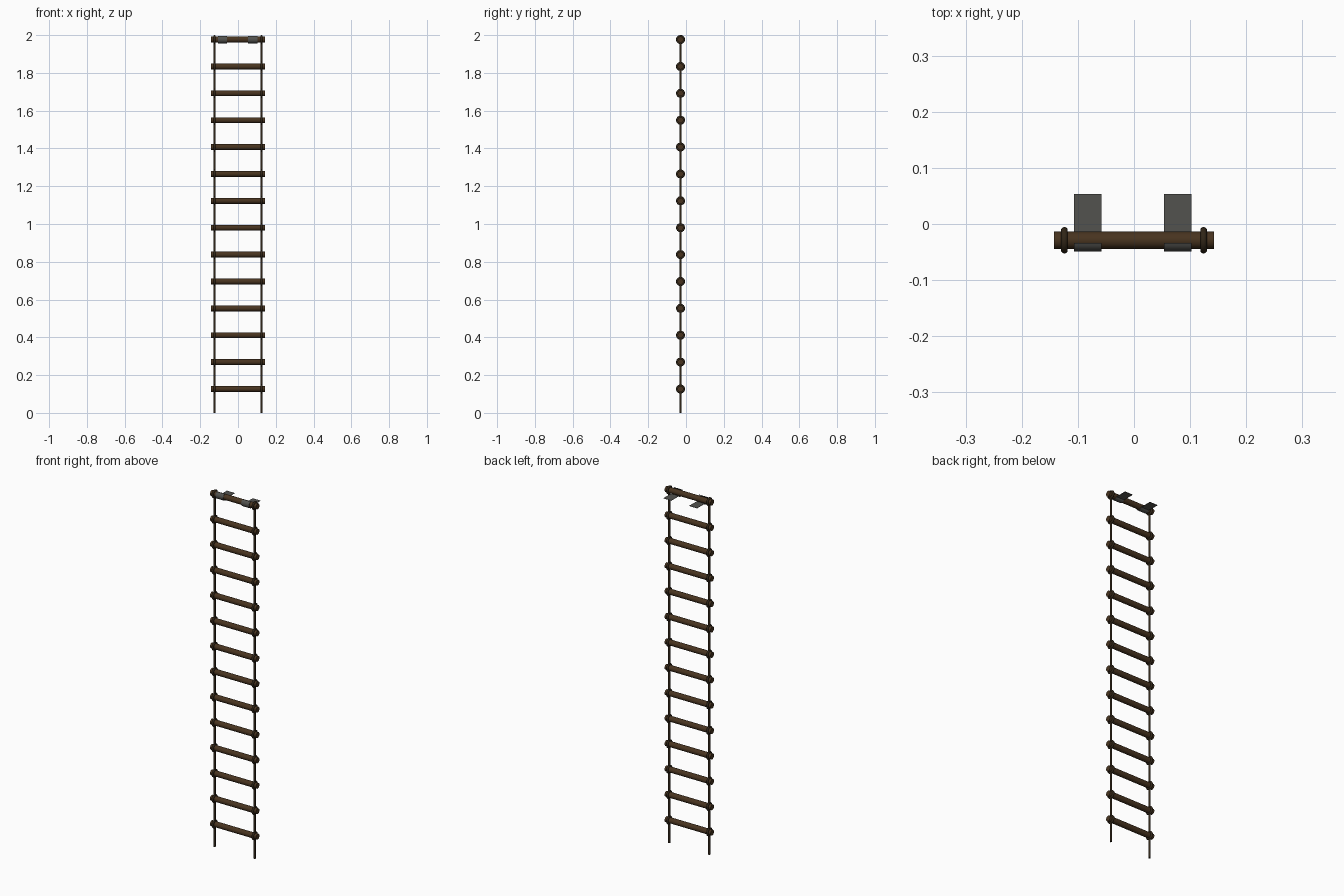
import bpy, bmesh, math
from mathutils import Matrix, Vector

if "Cube" in bpy.data.objects:
    bpy.data.objects.remove(bpy.data.objects["Cube"])

YC, ZTOP, STEP, RUNGS = -0.029, 1.9765, 0.1423, 14
ROPE_X, RUNG_R, ROPE_R = 0.124, 0.0155, 0.006


def material(name, rgb):
    m = bpy.data.materials.new(name)
    m.diffuse_color = (*rgb, 1)
    m.use_nodes = True
    m.node_tree.nodes["Principled BSDF"].inputs["Base Color"].default_value = m.diffuse_color
    return m


wood = material("dark wood", (0.065, 0.034, 0.014))
rope = material("dark rope", (0.030, 0.019, 0.009))
metal = material("grey metal", (0.085, 0.085, 0.078))


def finish(obj, name, mat):
    obj.name = name
    obj.data.materials.append(mat)
    bpy.ops.object.select_all(action='DESELECT')
    obj.select_set(True)
    bpy.context.view_layer.objects.active = obj
    bpy.ops.object.shade_smooth_by_angle(angle=math.radians(40))
    return obj


# Rungs, each with a rope loop around both ends
for i in range(RUNGS):
    z = ZTOP - i * STEP
    bpy.ops.mesh.primitive_cylinder_add(vertices=20, radius=RUNG_R, depth=0.285,
                                        location=(0, YC, z), rotation=(0, math.pi / 2, 0))
    finish(bpy.context.object, f"rung_{i + 1}", wood)
    for side in (-1, 1):
        bpy.ops.mesh.primitive_torus_add(major_segments=24, minor_segments=10,
                                         major_radius=0.0178, minor_radius=ROPE_R,
                                         location=(side * ROPE_X, YC, z),
                                         rotation=(0, math.pi / 2, 0))
        finish(bpy.context.object, f"rope_loop_{i + 1}", rope)

# Side ropes
for side in (-1, 1):
    bpy.ops.mesh.primitive_cylinder_add(vertices=12, radius=ROPE_R, depth=ZTOP,
                                        location=(side * ROPE_X, YC, ZTOP / 2))
    finish(bpy.context.object, "side_rope", rope)


# Hook brackets: a strap curled under the top rung with a flat plate behind
def bracket(cx, width=0.049, thick=0.002, r=0.019):
    path = []
    for k in range(17):
        a = math.radians(105 + k * (328 - 105) / 16)
        d = Vector((math.cos(a), math.sin(a)))
        path.append((d * (r + thick / 2), d * (r - thick / 2)))
    zp = math.sin(math.radians(328)) * r
    path.append((Vector((0.0535 - YC, zp - thick / 2)), Vector((0.0535 - YC, zp + thick / 2))))
    bm = bmesh.new()
    rows = []
    for outer, inner in path:
        rows.append([bm.verts.new((cx + s * width / 2, YC + p.x, ZTOP + p.y))
                     for s, p in ((-1, outer), (1, outer), (1, inner), (-1, inner))])
    for a, b in zip(rows, rows[1:]):
        for j in range(4):
            bm.faces.new((a[j], a[(j + 1) % 4], b[(j + 1) % 4], b[j]))
    bm.faces.new(rows[0])
    bm.faces.new(rows[-1])
    bmesh.ops.recalc_face_normals(bm, faces=bm.faces)
    me = bpy.data.meshes.new("hook_bracket")
    bm.to_mesh(me)
    bm.free()
    obj = bpy.data.objects.new("hook_bracket", me)
    bpy.context.collection.objects.link(obj)
    finish(obj, "hook_bracket", metal)


for cx in (-0.082, 0.078):
    bracket(cx)
